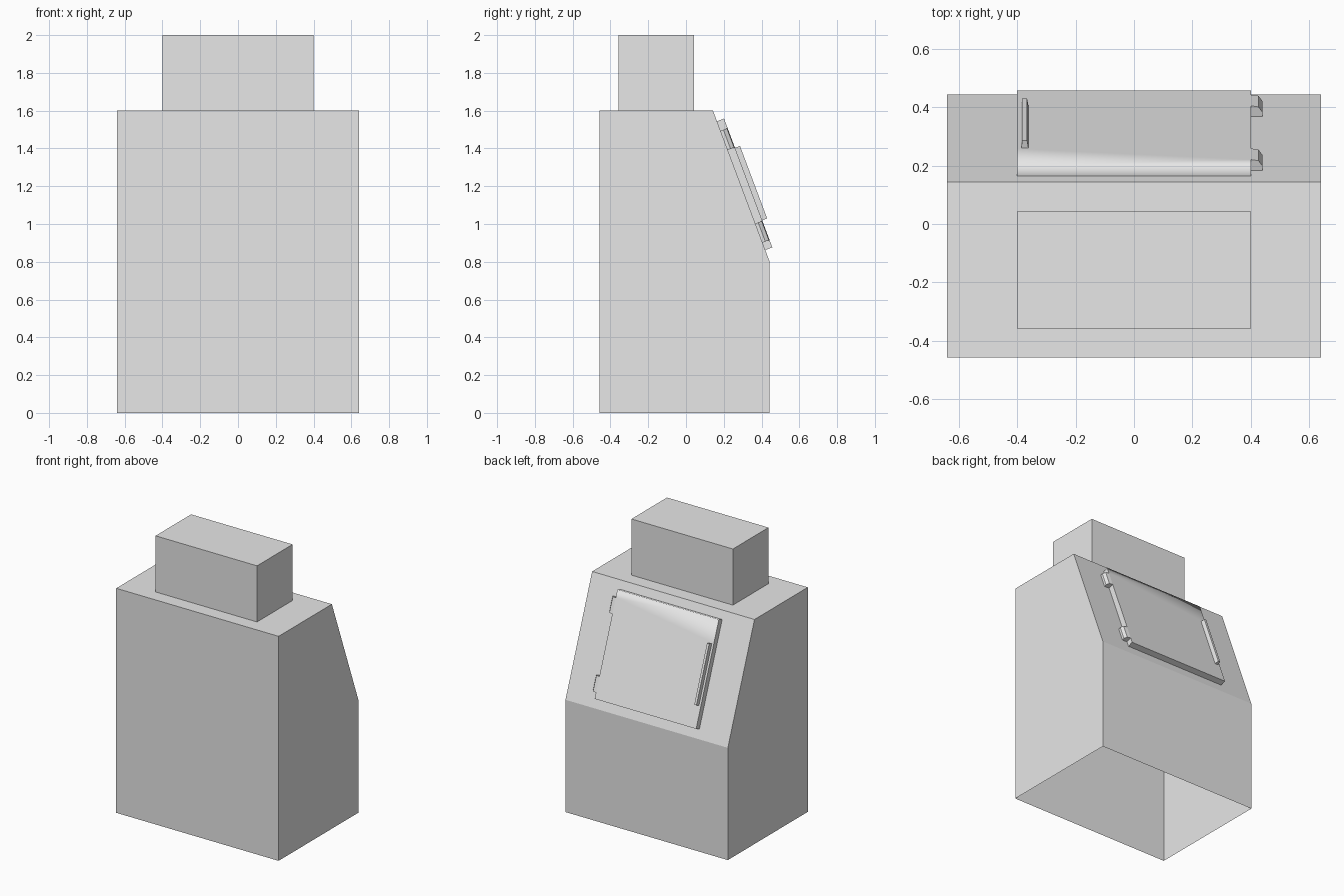
import bpy
import bmesh
from mathutils import Vector

if "Cube" in bpy.data.objects:
    bpy.data.objects.remove(bpy.data.objects["Cube"])

grey = bpy.data.materials.new("plain_grey")
grey.use_nodes = True
grey.diffuse_color = (0.8, 0.8, 0.8, 1)
grey.node_tree.nodes["Principled BSDF"].inputs["Base Color"].default_value = (0.8, 0.8, 0.8, 1)

# Main sizes: half width, front, back, and the two ends of the sloped panel
HALF, FRONT, BACK = 0.64, -0.457, 0.443
SLOPE_TOP = Vector((0, 0.143, 1.6))
SLOPE_END = Vector((0, BACK, 0.8))
DOWN = (SLOPE_END - SLOPE_TOP).normalized()
OUT = Vector((1, 0, 0)).cross(DOWN)


def on_slope(x, t, n):
    """Point at x, a distance t down the slope and n out from it."""
    return SLOPE_TOP + Vector((x, 0, 0)) + DOWN * t + OUT * n


def prism(name, outline, lo, hi, place, tweak=None):
    """Sweep an outline from lo to hi; place(a, b, c) gives the position."""
    bm = bmesh.new()
    rings = [[bm.verts.new(place(a, b, c)) for a, b in outline] for c in (lo, hi)]
    count = len(outline)
    for ring in rings:
        bm.faces.new(ring)
    for i in range(count):
        j = (i + 1) % count
        bm.faces.new((rings[0][i], rings[0][j], rings[1][j], rings[1][i]))
    bmesh.ops.recalc_face_normals(bm, faces=bm.faces)
    if tweak:
        tweak(bm, rings)
    mesh = bpy.data.meshes.new(name)
    bm.to_mesh(mesh)
    bm.free()
    mesh.materials.append(grey)
    obj = bpy.data.objects.new(name, mesh)
    bpy.context.collection.objects.link(obj)
    return obj


def open_bottom(bm, rings):
    floor = [f for f in bm.faces if f.normal.z < -0.9]
    bmesh.ops.delete(bm, geom=floor, context="FACES_ONLY")


def soft_top_edge(bm, rings):
    # The strip above hinge and handle is slanted and blends into the top edge
    rings[0][2].co = on_slope(-0.4, 0.22, 0.04)
    soft = {rings[0][1], rings[1][1]}
    for face in bm.faces:
        face.smooth = True
    for edge in bm.edges:
        edge.smooth = set(edge.verts) == soft


# Cabinet with a sloped back panel and an open underside
prism("cabinet_body",
      [(FRONT, 0), (BACK, 0), (BACK, 0.8), (0.143, 1.6), (FRONT, 1.6)],
      -HALF, HALF, lambda y, z, x: Vector((x, y, z)), open_bottom)

# Box on top
prism("top_box", [(-0.357, 1.6), (0.043, 1.6), (0.043, 2), (-0.357, 2)],
      -0.4, 0.4, lambda y, z, x: Vector((x, y, z)), open_bottom)

# Door lying on the slope
prism("door", [(0.06, 0), (0.06, 0.04), (0.114, 0.04), (0.788, 0.04), (0.788, 0)],
      -0.4, 0.4, lambda t, n, x: on_slope(x, t, n), soft_top_edge)

# Chamfered hinges on the left edge of the door
for label, start in (("upper", 0.114), ("lower", 0.638)):
    prism(label + "_hinge",
          [(0.4, 0), (0.44, 0), (0.44, 0.016), (0.426, 0.036), (0.4, 0.04)],
          start, start + 0.108, lambda x, n, t: on_slope(x, t, n))

# Bar handle near the opposite edge
prism("door_handle",
      [(-0.385, 0.04), (-0.361, 0.04), (-0.366, 0.068), (-0.383, 0.068)],
      0.225, 0.635, lambda x, n, t: on_slope(x, t, n))
